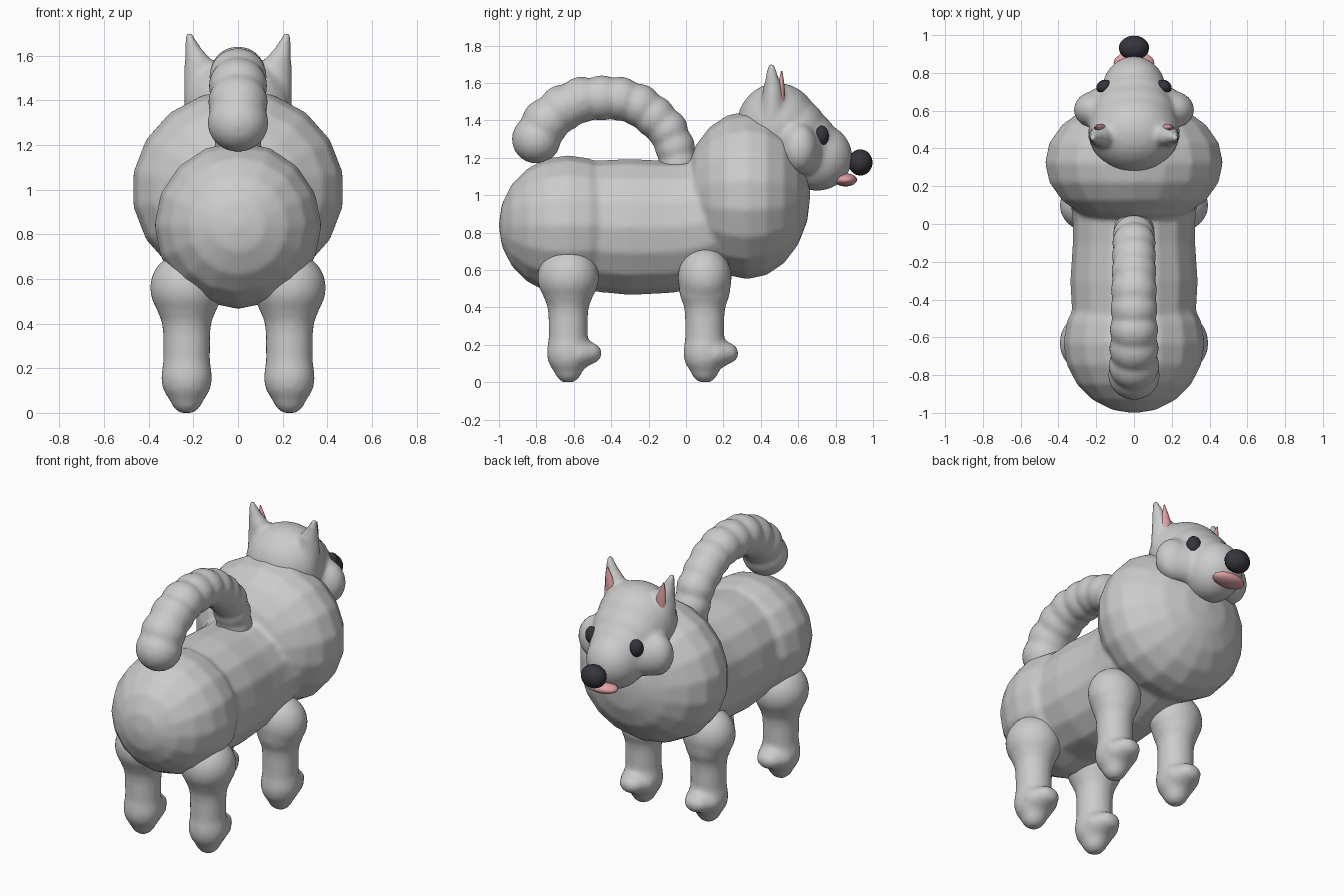
import bpy, bmesh, math
from mathutils import Matrix, Vector

if "Cube" in bpy.data.objects:
    bpy.data.objects.remove(bpy.data.objects["Cube"])


def material(name, rgb):
    m = bpy.data.materials.new(name)
    m.diffuse_color = (*rgb, 1)
    m.use_nodes = True
    m.node_tree.nodes["Principled BSDF"].inputs["Base Color"].default_value = m.diffuse_color
    return m


BLACK = material("dark", (0.035, 0.035, 0.045))
PINK = material("pink", (0.75, 0.36, 0.37))
WHITE = material("white_fur", (0.86, 0.86, 0.84))


def finish(bm, name, mat=WHITE, angle=None, blend=0):
    bmesh.ops.recalc_face_normals(bm, faces=bm.faces)
    me = bpy.data.meshes.new(name)
    bm.to_mesh(me)
    bm.free()
    ob = bpy.data.objects.new(name, me)
    bpy.context.collection.objects.link(ob)
    me.materials.append(mat)
    for p in me.polygons:
        p.use_smooth = True
    if blend:
        r = ob.modifiers.new("merge", 'REMESH')
        r.mode = 'VOXEL'
        r.voxel_size = 0.016
        r.use_smooth_shade = True
        s = ob.modifiers.new("soften", 'SMOOTH')
        s.factor = 0.5
        s.iterations = blend
    elif angle:
        bpy.ops.object.select_all(action='DESELECT')
        ob.select_set(True)
        bpy.context.view_layer.objects.active = ob
        bpy.ops.object.shade_smooth_by_angle(angle=math.radians(angle))
    return ob


def ball(bm, c, r, seg=24, rings=16, rot=None):
    m = Matrix.Translation(c) @ (rot or Matrix()) @ Matrix.Diagonal((*r, 1))
    bmesh.ops.create_uvsphere(bm, u_segments=seg, v_segments=rings, radius=1, matrix=m)


def loft(bm, rings, seg, along_y=False):
    """Rings are (centre, half width, half depth)."""
    rows = []
    for c, a, b in rings:
        row = []
        for i in range(seg):
            t = 2 * math.pi * i / seg
            u, v = a * math.cos(t), b * math.sin(t)
            row.append(bm.verts.new(Vector(c) + Vector((u, 0, v) if along_y else (u, v, 0))))
        rows.append(row)
    for p, q in zip(rows, rows[1:]):
        for i in range(seg):
            j = (i + 1) % seg
            bm.faces.new((p[i], p[j], q[j], q[i]))
    bm.faces.new(rows[0])
    bm.faces.new(rows[-1])


# Torso, rump and ruff: coarse forms merged, leaving soft facets
FACING = Matrix.Rotation(math.pi / 2, 4, 'X')
bm = bmesh.new()
loft(bm, [((0, y, z), a, b) for y, z, a, b in (
    (-0.65, 0.84, 0.30, 0.33), (-0.5, 0.835, 0.328, 0.35), (-0.3, 0.83, 0.338, 0.365),
    (-0.1, 0.83, 0.325, 0.355), (0.02, 0.84, 0.325, 0.35), (0.14, 0.87, 0.34, 0.34),
    (0.3, 0.9, 0.3, 0.3))], 16, True)
ball(bm, (0, -0.63, 0.84), (0.375, 0.375, 0.372), 16, 10, FACING)
ball(bm, (0, 0.325, 1.0), (0.477, 0.45, 0.34), 18, 10, FACING)
finish(bm, "body", blend=3)

# Head: skull, brow, muzzle, cheeks and ears merged
bm = bmesh.new()
ball(bm, (0, 0.49, 1.37), (0.243, 0.22, 0.23))
ball(bm, (0, 0.59, 1.34), (0.22, 0.165, 0.18))
ball(bm, (0, 0.65, 1.27), (0.20, 0.165, 0.18))
ball(bm, (0, 0.70, 1.205), (0.172, 0.19, 0.182))
for s in (-1, 1):
    ball(bm, (s * 0.2, 0.605, 1.25), (0.12, 0.1, 0.135))
    ball(bm, (s * 0.15, 0.63, 1.24), (0.12, 0.1, 0.13))
    # Ears
    loft(bm, [((s * x, y, z), a, b) for x, y, z, a, b in (
        (0.15, 0.46, 1.38, 0.09, 0.075), (0.165, 0.465, 1.5, 0.078, 0.062),
        (0.178, 0.465, 1.58, 0.062, 0.052), (0.204, 0.46, 1.64, 0.036, 0.032),
        (0.222, 0.455, 1.703, 0.016, 0.02))], 16)
finish(bm, "head", blend=5)

# Face details
bm = bmesh.new()
ball(bm, (0, 0.932, 1.175), (0.08, 0.065, 0.07))
finish(bm, "nose", BLACK)
bm = bmesh.new()
ball(bm, (0, 0.852, 1.082), (0.108, 0.062, 0.035))
finish(bm, "tongue", PINK)

for s, side in ((-1, "left"), (1, "right")):
    bm = bmesh.new()
    ball(bm, (s * 0.157, 0.727, 1.318), (0.043, 0.036, 0.054), rot=Matrix.Rotation(-s * 0.35, 4, 'Z'))
    finish(bm, side + "_eye", BLACK)
    bm = bmesh.new()
    loft(bm, [((s * x, y, z), a, b) for x, y, z, a, b in (
        (0.172, 0.505, 1.49, 0.038, 0.026), (0.178, 0.508, 1.55, 0.034, 0.022),
        (0.19, 0.51, 1.61, 0.02, 0.014), (0.2, 0.512, 1.665, 0.003, 0.003))], 16)
    finish(bm, side + "_inner_ear", PINK, angle=50)

    # Legs: turned profile with a thigh ball and paw merged in
    for y, r, end in ((0.1, 0.145, "front"), (-0.63, 0.166, "rear")):
        bm = bmesh.new()
        x = s * 0.23
        loft(bm, [((x, y, z), w, w) for z, w in (
            (0.0, 0.035), (0.025, 0.062), (0.06, 0.078), (0.1, 0.105), (0.15, 0.116), (0.19, 0.112),
            (0.23, 0.105), (0.36, 0.106), (0.41, 0.112), (0.45, 0.13), (0.5, 0.14))], 24)
        ball(bm, (x, y, 0.56), (0.165, r, 0.163))
        ball(bm, (x, y + 0.05, 0.15), (0.112, 0.102, 0.078))
        ball(bm, (x, y + 0.1, 0.155), (0.085, 0.083, 0.062))
        finish(bm, f"{side}_{end}_leg", blend=8)

# Tail: chain of puffs curling over the back
path = ((-0.80, 1.30), (-0.75, 1.39), (-0.66, 1.465), (-0.56, 1.51), (-0.45, 1.52), (-0.35, 1.515),
        (-0.25, 1.48), (-0.17, 1.42), (-0.10, 1.35), (-0.06, 1.26), (-0.04, 1.17))
bm = bmesh.new()
for i, (y, z) in enumerate(path):
    r = 0.137 - 0.027 * i / 10
    ball(bm, (0, y, z), (r, r * 0.96, r * 0.96))
finish(bm, "tail", blend=4)
